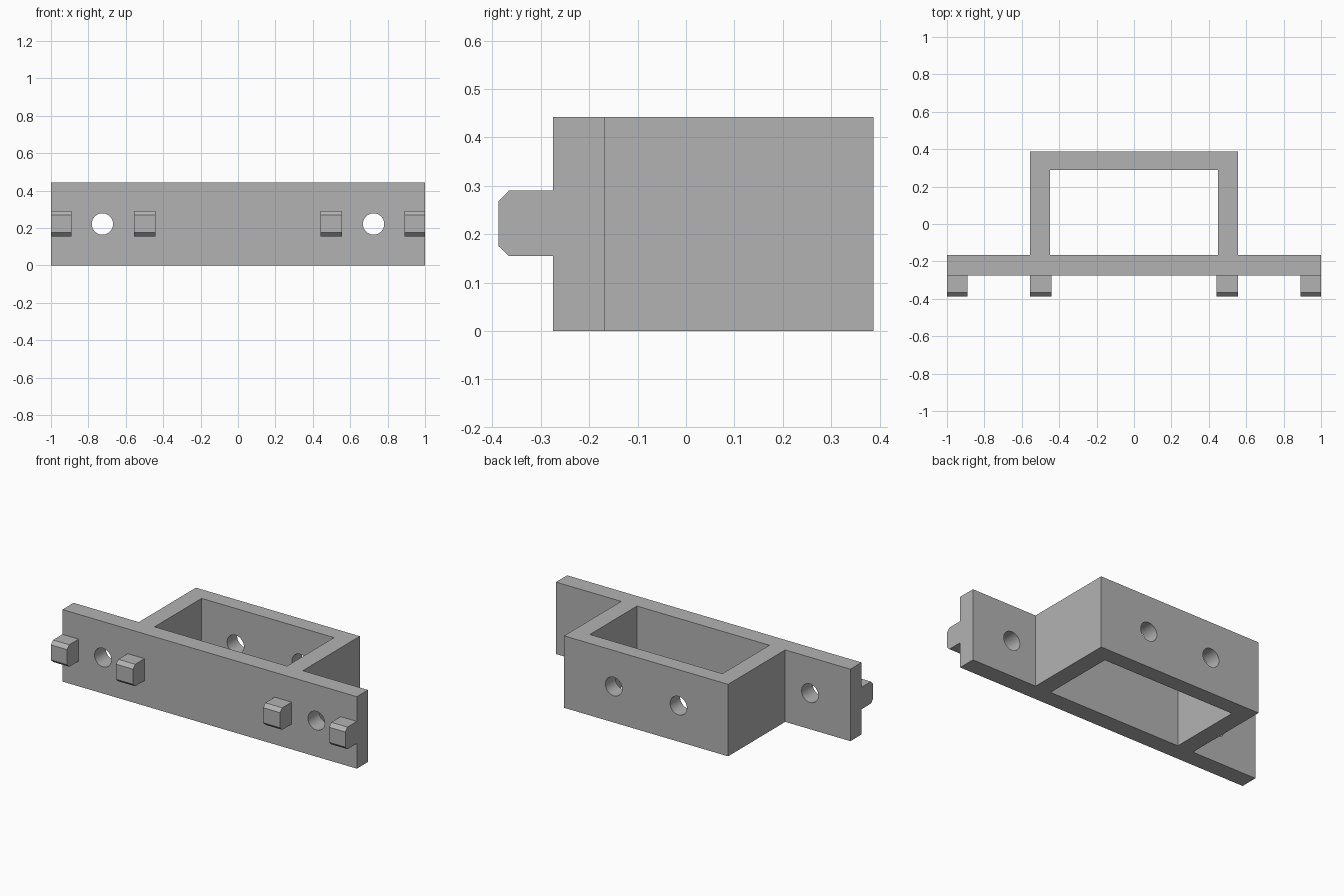
import bpy, bmesh
from math import pi
from mathutils import Matrix, Vector

if "Cube" in bpy.data.objects:
    bpy.data.objects.remove(bpy.data.objects["Cube"], do_unlink=True)

HEIGHT = 0.442
MID_Z = HEIGHT / 2
BACK, BACK_INNER = 0.387, 0.29        # rear wall of the box
PLATE_BACK, PLATE_FRONT = -0.167, -0.275
BOX_X, INNER_X = 0.557, 0.45

grey = bpy.data.materials.new("plain grey")
grey.use_nodes = True
grey.diffuse_color = (0.45, 0.45, 0.45, 1)
grey.node_tree.nodes["Principled BSDF"].inputs["Base Color"].default_value = grey.diffuse_color


def make_object(name, bm):
    bmesh.ops.recalc_face_normals(bm, faces=bm.faces)
    mesh = bpy.data.meshes.new(name)
    bm.to_mesh(mesh)
    bm.free()
    mesh.materials.append(grey)
    obj = bpy.data.objects.new(name, mesh)
    bpy.context.collection.objects.link(obj)
    return obj


def extrude(name, points, direction):
    """Extrude a closed flat profile along a direction."""
    bm = bmesh.new()
    face = bm.faces.new([bm.verts.new(p) for p in points])
    result = bmesh.ops.extrude_face_region(bm, geom=[face])
    verts = [v for v in result["geom"] if isinstance(v, bmesh.types.BMVert)]
    bmesh.ops.translate(bm, verts=verts, vec=Vector(direction))
    # the starting face stays as the closed end
    return make_object(name, bm)


def cut(target, cutter):
    cutter.hide_render = True
    mod = target.modifiers.new("cut", "BOOLEAN")
    mod.operation = "DIFFERENCE"
    mod.solver = "EXACT"
    mod.object = cutter
    bpy.context.view_layer.objects.active = target
    bpy.ops.object.modifier_apply(modifier=mod.name)
    bpy.data.objects.remove(cutter, do_unlink=True)


def drill(target, x, y):
    """Round screw hole along y through one wall."""
    bm = bmesh.new()
    turn = Matrix.Translation((x, y, MID_Z)) @ Matrix.Rotation(pi / 2, 4, "X")
    bmesh.ops.create_cone(bm, cap_ends=True, segments=48, radius1=0.057,
                          radius2=0.057, depth=0.3, matrix=turn)
    cut(target, make_object("hole_cutter", bm))


# Bracket body: wide front plate with a box behind it
half = [(1, PLATE_FRONT), (1, PLATE_BACK), (BOX_X, PLATE_BACK), (BOX_X, BACK)]
outline = half + [(-x, y) for x, y in reversed(half)]
body = extrude("bracket_body", [(x, y, 0) for x, y in outline], (0, 0, HEIGHT))

# Rectangular opening, through from top to bottom
opening = [(-INNER_X, PLATE_BACK), (INNER_X, PLATE_BACK),
           (INNER_X, BACK_INNER), (-INNER_X, BACK_INNER)]
cut(body, extrude("opening_cutter", [(x, y, -0.1) for x, y in opening],
                  (0, 0, HEIGHT + 0.2)))

# Screw holes in the wings and the rear wall
for side in (-1, 1):
    drill(body, side * 0.725, (PLATE_FRONT + PLATE_BACK) / 2)
    drill(body, side * 0.22, (BACK + BACK_INNER) / 2)

# Chamfered pegs on the front plate
peg_profile = [(PLATE_FRONT, 0.155), (-0.366, 0.155), (-0.387, 0.175),
               (-0.387, 0.268), (-0.366, 0.29), (PLATE_FRONT, 0.29)]
for side, label in ((1, "left"), (-1, "right")):
    for place, x0, x1 in (("inner", 0.442, 0.557), ("outer", 0.89, 1.0)):
        extrude(f"{label}_{place}_peg", [(side * x0, y, z) for y, z in peg_profile],
                (side * (x1 - x0), 0, 0))

# Smooth hole walls, sharp edges elsewhere
bpy.ops.object.select_all(action="DESELECT")
body.select_set(True)
bpy.context.view_layer.objects.active = body
bpy.ops.object.shade_smooth_by_angle(angle=pi / 6)
